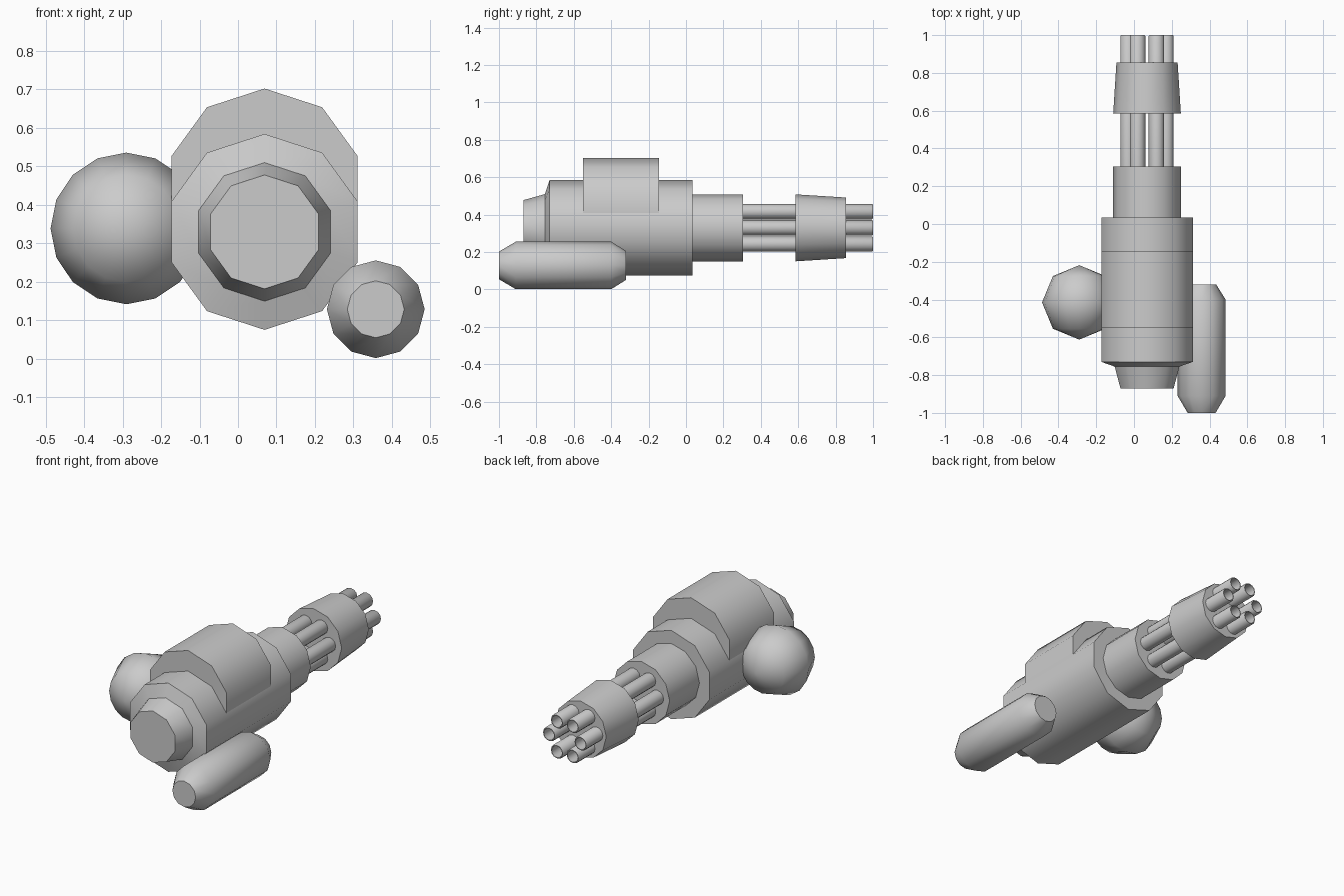
import bpy, bmesh
from math import sin, cos, pi, radians

if "Cube" in bpy.data.objects:
    bpy.data.objects.remove(bpy.data.objects["Cube"])

AX, AZ = 0.069, 0.329          # gun axis (runs along y)
BODY_R = 0.2545


def finish(name, bm, angle=40):
    bmesh.ops.remove_doubles(bm, verts=bm.verts, dist=1e-5)
    bmesh.ops.recalc_face_normals(bm, faces=bm.faces)
    mesh = bpy.data.meshes.new(name)
    bm.to_mesh(mesh)
    bm.free()
    obj = bpy.data.objects.new(name, mesh)
    bpy.context.collection.objects.link(obj)
    bpy.ops.object.select_all(action='DESELECT')
    obj.select_set(True)
    bpy.context.view_layer.objects.active = obj
    bpy.ops.object.shade_smooth_by_angle(angle=radians(angle))
    return obj


def lathe(name, profile, sides, x=AX, z=AZ, angle=40):
    """Revolve (y, radius) points about a y-parallel axis, first vertex on top."""
    bm = bmesh.new()
    rings = [[bm.verts.new((x + r * sin(2 * pi * i / sides), y,
                            z + r * cos(2 * pi * i / sides)))
              for i in range(sides)] for y, r in profile]
    for a, b in zip(rings, rings[1:]):
        for i in range(sides):
            j = (i + 1) % sides
            bm.faces.new((a[i], a[j], b[j], b[i]))
    for ring, (y, r) in ((rings[0], profile[0]), (rings[-1], profile[-1])):
        if r > 0:
            bm.faces.new(ring)
    return finish(name, bm, angle)


# ten-sided main body with stepped rear cap
lathe("main_body", [(-0.87, 0.148), (-0.755, 0.18), (-0.73, BODY_R), (0.035, BODY_R)], 10)

# raised saddle: upper half of the body section, shifted up
bm = bmesh.new()
section = [(AX + BODY_R * sin(i * pi / 5), AZ + 0.118 + BODY_R * cos(i * pi / 5))
           for i in range(-2, 3)]
side = BODY_R * cos(pi / 10)
low = AZ + BODY_R * sin(pi / 10)
section += [(AX + side, low), (AX - side, low)]
face = bm.faces.new([bm.verts.new((x, -0.55, z)) for x, z in section])
ext = bmesh.ops.extrude_face_region(bm, geom=[face], use_keep_orig=True)
bmesh.ops.translate(bm, vec=(0, 0.405, 0),
                    verts=[v for v in ext["geom"] if isinstance(v, bmesh.types.BMVert)])
finish("top_saddle", bm)

# barrel housing and tapered muzzle clamp
lathe("barrel_housing", [(0.03, 0.179), (0.305, 0.179)], 12)
lathe("muzzle_clamp", [(0.585, 0.179), (0.855, 0.162)], 12)

# six hollow barrels in a ring
for i in range(6):
    a = i * pi / 3
    lathe(f"barrel_{i + 1}",
          [(0.29, 0.041), (0.994, 0.041), (1.0, 0.037), (1.0, 0.033), (0.9, 0.033)],
          12, AX + 0.1 * cos(a), AZ + 0.1 * sin(a))

# round drum on the left: 16 segments, coarse rings, poles along y
R = 0.197
lathe("side_ball", [(-0.415 - R * cos(k * pi / 4), R * sin(k * pi / 4) if 0 < k < 4 else 0)
                    for k in range(5)], 16, -0.29, 0.338, 180)

# chamfered canister on the lower right
lathe("side_canister", [(-1.0, 0.074), (-0.91, 0.127), (-0.4, 0.127), (-0.32, 0.077)],
      12, 0.358, 0.128)
